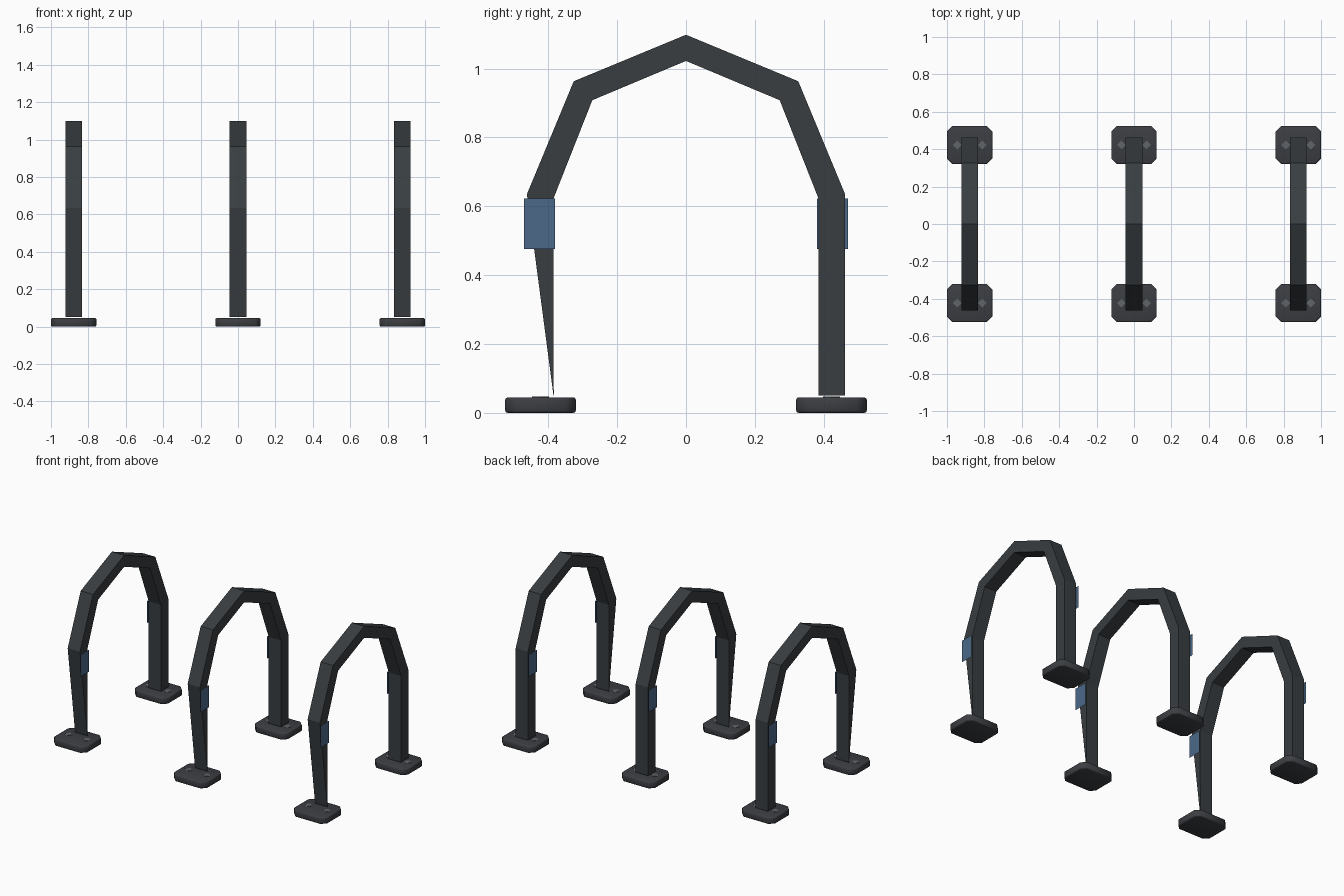
import bpy, bmesh, math

if "Cube" in bpy.data.objects:
    bpy.data.objects.remove(bpy.data.objects["Cube"])


def material(name, color):
    m = bpy.data.materials.new(name)
    m.diffuse_color = color
    m.use_nodes = True
    m.node_tree.nodes["Principled BSDF"].inputs["Base Color"].default_value = m.diffuse_color
    return m


STEEL = material("dark_steel", (0.040, 0.047, 0.052, 1))
PLATE = material("dark_plate", (0.045, 0.048, 0.055, 1))
BOLT = material("bolt_grey", (0.12, 0.13, 0.14, 1))
BLUE = material("sticker_blue", (0.07, 0.14, 0.25, 1))


def finish(bm, name, mat):
    bmesh.ops.recalc_face_normals(bm, faces=bm.faces)
    me = bpy.data.meshes.new(name)
    bm.to_mesh(me)
    bm.free()
    ob = bpy.data.objects.new(name, me)
    bpy.context.collection.objects.link(ob)
    me.materials.append(mat)
    return ob


def extrude_face(bm, pts, vec):
    face = bm.faces.new([bm.verts.new(p) for p in pts])
    ext = bmesh.ops.extrude_face_region(bm, geom=[face], use_keep_orig=True)
    verts = [g for g in ext["geom"] if isinstance(g, bmesh.types.BMVert)]
    bmesh.ops.translate(bm, verts=verts, vec=vec)


# hoop: bent square tube whose front leg tapers to an edge at the foot
def hoop(x):
    w = 0.09
    outer = [(-0.385, 0.052), (-0.462, 0.635), (-0.326, 0.963), (0, 1.098),
             (0.326, 0.963), (0.462, 0.635), (0.462, 0.05)]
    inner = [(-0.384, 0.05), (-0.385, 0.622), (-0.272, 0.908), (0, 1.022),
             (0.272, 0.908), (0.385, 0.622), (0.385, 0.05)]
    bm = bmesh.new()
    rings = [[bm.verts.new((x + sx * w / 2, *p)) for sx, p in
              ((-1, o), (1, o), (1, i), (-1, i))] for o, i in zip(outer, inner)]
    for a, b in zip(rings, rings[1:]):
        for k in range(4):
            n = (k + 1) % 4
            bm.faces.new((a[k], a[n], b[n], b[k]))
    bm.faces.new(rings[0])
    bm.faces.new(rings[-1])
    return finish(bm, "hoop", STEEL)


# foot plate: box with clipped corners and softened rims
def foot_plate(x, y):
    hx, hy, c = 0.1215, 0.1025, 0.03
    pts = []
    for sx, sy in ((1, 1), (-1, 1), (-1, -1), (1, -1)):
        pair = [(sx * hx, sy * (hy - c)), (sx * (hx - c), sy * hy)]
        pts += pair if sx * sy > 0 else pair[::-1]
    bm = bmesh.new()
    extrude_face(bm, [(x + px, y + py, 0) for px, py in pts], (0, 0, 0.045))
    rims = [e for e in bm.edges if abs(e.verts[0].co.z - e.verts[1].co.z) < 1e-5]
    bmesh.ops.bevel(bm, geom=rims, offset=0.007, segments=2, profile=0.5,
                    affect='EDGES')
    for f in bm.faces:
        f.smooth = True
    return finish(bm, "foot_plate", PLATE)


# bolt: low four-sided head
def bolt(x, y):
    r = 0.024
    bm = bmesh.new()
    extrude_face(bm, [(x + r * math.cos(k * math.pi / 2),
                       y + r * math.sin(k * math.pi / 2), 0.04)
                      for k in range(4)], (0, 0, 0.007))
    return finish(bm, "bolt", BOLT)


# sticker: flat panel floating just off one side of a leg
def sticker(x, y):
    bm = bmesh.new()
    bm.faces.new([bm.verts.new((x, y + dy, z)) for dy, z in
                  ((-0.045, 0.476), (0.045, 0.476), (0.045, 0.622), (-0.045, 0.622))])
    return finish(bm, "sticker", BLUE)


for x in (-0.8785, 0, 0.8785):
    hoop(x)
    for side in (-1, 1):
        foot_plate(x, side * 0.4225)
        sticker(x - side * 0.055, side * 0.425)
        for bx in (-0.067, 0.067):
            bolt(x + bx, side * 0.4225)
